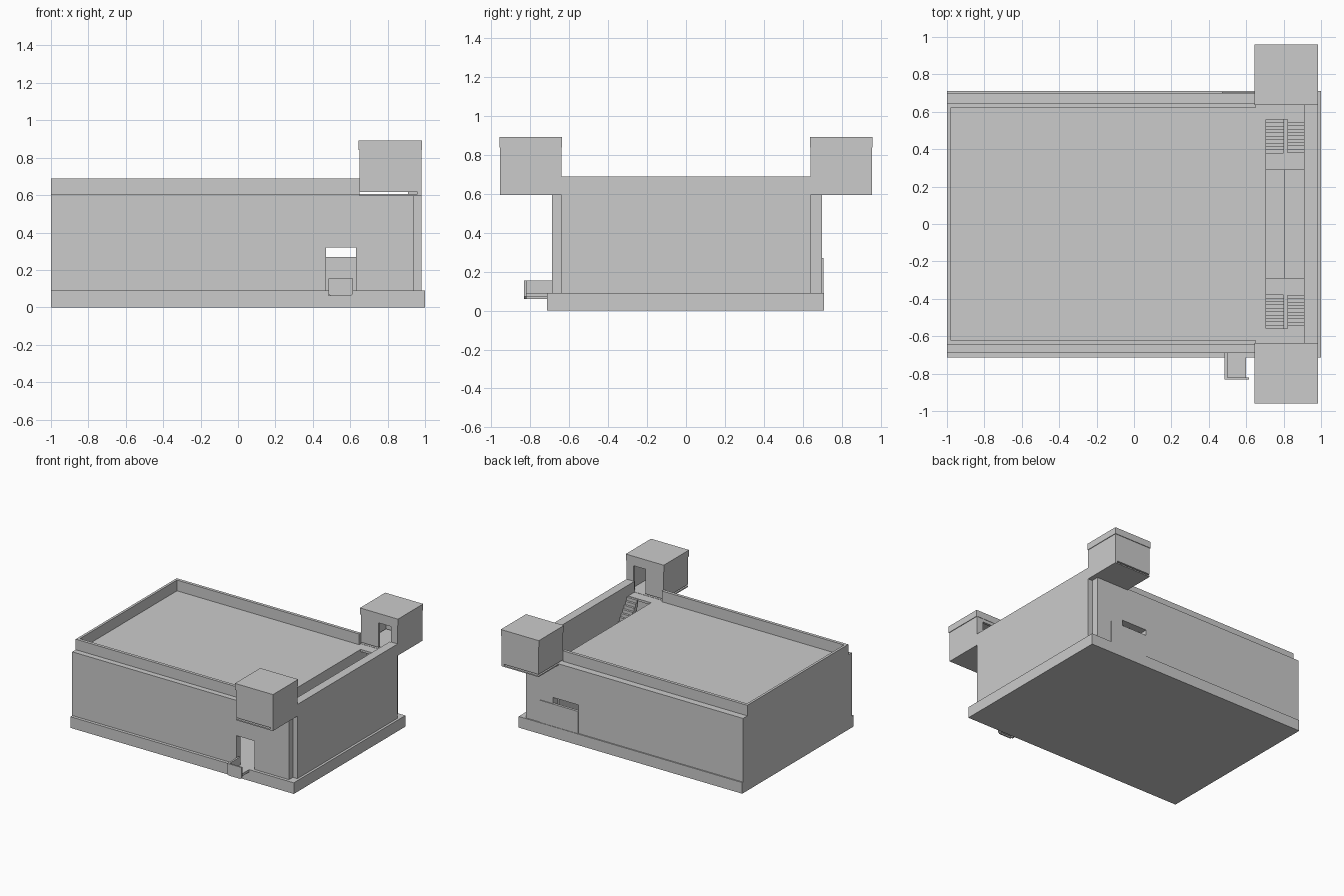
import bpy, bmesh

if "Cube" in bpy.data.objects:
    bpy.data.objects.remove(bpy.data.objects["Cube"])


def box(bm, x0, x1, y0, y1, z0, z1):
    """Add one axis-aligned box to a bmesh."""
    x0, x1 = sorted((x0, x1))
    y0, y1 = sorted((y0, y1))
    v = [bm.verts.new((x, y, z)) for z in (z0, z1)
         for x, y in ((x0, y0), (x1, y0), (x1, y1), (x0, y1))]
    for f in ((3, 2, 1, 0), (4, 5, 6, 7), (0, 1, 5, 4),
              (1, 2, 6, 5), (2, 3, 7, 6), (3, 0, 4, 7)):
        bm.faces.new([v[i] for i in f])


def finish(name, bm):
    mesh = bpy.data.meshes.new(name)
    bm.to_mesh(mesh)
    bm.free()
    ob = bpy.data.objects.new(name, mesh)
    bpy.context.collection.objects.link(ob)
    return ob


def part(name, *boxes):
    bm = bmesh.new()
    for b in boxes:
        box(bm, *b)
    return finish(name, bm)


FLOOR, ROOF, TOP = 0.09, 0.605, 0.69

# Foundation slab
part("foundation", (-1, 1, -0.715, 0.71, 0, FLOOR))

# Long walls, each with a doorway
for name, y0, y1, door in (("front_wall", -0.69, -0.64, (0.47, 0.63)),
                           ("back_wall", 0.64, 0.70, (0.47, 0.70))):
    part(name,
         (-1, door[0], y0, y1, FLOOR, ROOF),
         (door[1], 0.94, y0, y1, FLOOR, ROOF),
         (door[0], door[1], y0, y1, 0.32, ROOF))

# End walls rise past the roof as parapets
part("left_wall", (-1, -0.98, -0.64, 0.64, FLOOR, TOP))
part("right_wall", (0.91, 0.98, -0.64, 0.64, FLOOR, TOP))

# Sliding panel partly covering the back doorway
part("back_door_panel", (0.47, 0.81, 0.685, 0.706, FLOOR, 0.27))

# Roof with a stairwell opening, and the wall beside the stairwell
part("roof",
     (-0.98, 0.705, -0.64, 0.64, 0.585, 0.603),
     (0.705, 0.91, -0.64, -0.56, 0.585, 0.603),
     (0.705, 0.91, 0.56, 0.64, 0.585, 0.603))
part("stairwell_wall", (0.69, 0.705, -0.64, 0.64, FLOOR, 0.585))
part("stairwell_ledge", (0.805, 0.91, -0.29, 0.29, FLOOR, 0.12))

STEPS, LANDING = 10, 0.34
for side, label in ((-1, "front"), (1, "back")):
    # Long parapet
    part(label + "_parapet",
         (-1, 0.65, side * 0.62, side * 0.645, 0.6, TOP))

    # Half-turn stair: lower flight, landing, upper flight up to the tower
    bm = bmesh.new()
    run = 0.18 / STEPS
    box(bm, 0.705, 0.91, side * 0.29, side * 0.38, LANDING - 0.03, LANDING)
    box(bm, 0.80, 0.82, side * 0.38, side * 0.56, FLOOR, LANDING)
    for i in range(STEPS):
        y0, y1 = side * (0.38 + i * run), side * (0.38 + (i + 1) * run)
        up = LANDING + (0.60 - LANDING) * (i + 1) / STEPS
        down = LANDING - (LANDING - FLOOR) * (i + 1) / (STEPS + 1)
        box(bm, 0.82, 0.91, y0, y1, up - 0.06, up)
        box(bm, 0.705, 0.80, y0, y1, max(FLOOR, down - 0.06), down)
    finish(label + "_stairs", bm)

    # Overhanging corner tower with a doorway facing the stairs
    a, b, t = side * 0.64, side * 0.955, side * 0.02
    z0, z1 = 0.616, 0.84
    part(label + "_tower_floor", (0.65, 0.98, a, b, 0.595, ROOF))
    part(label + "_tower_walls",
         (0.65, 0.67, a, b, z0, z1),
         (0.96, 0.98, a, b, ROOF, z1),
         (0.67, 0.96, b - t, b, z0, z1),
         (0.67, 0.81, a, a + t, z0, z1),
         (0.92, 0.96, a, a + t, z0, z1),
         (0.81, 0.92, a, a + t, 0.815, z1))
    part(label + "_tower_cap",
         (0.645, 0.985, side * 0.637, side * 0.96, z1, 0.893))

# Small tray outside the front doorway
part("tray_floor", (0.50, 0.60, -0.82, -0.69, 0.07, 0.09))
part("tray_side", (0.485, 0.50, -0.82, -0.685, 0.06, 0.155))

# Tray front plate with clipped lower corners
bm = bmesh.new()
outline = ((0.485, 0.155), (0.485, 0.072), (0.497, 0.06),
           (0.603, 0.06), (0.615, 0.072), (0.615, 0.155))
face = bm.faces.new([bm.verts.new((x, -0.832, z)) for x, z in outline])
out = bmesh.ops.extrude_face_region(bm, geom=[face])
bmesh.ops.translate(bm, vec=(0, 0.012, 0),
                    verts=[g for g in out["geom"] if isinstance(g, bmesh.types.BMVert)])
bmesh.ops.recalc_face_normals(bm, faces=bm.faces)
finish("tray_front", bm)
